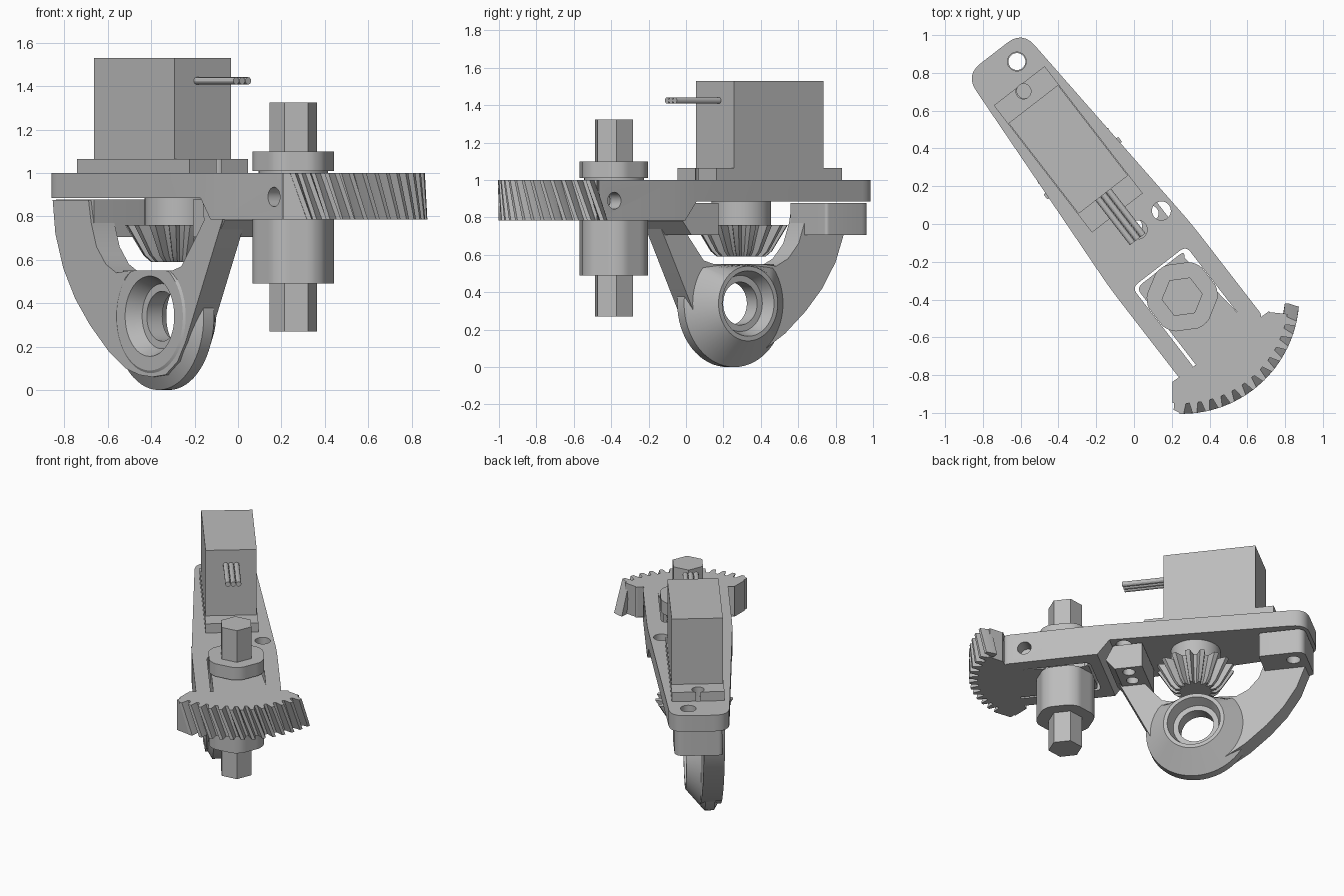
import bpy, bmesh, math
from math import sin, cos, pi, radians
from mathutils import Vector, Matrix

if "Cube" in bpy.data.objects:
    bpy.data.objects.remove(bpy.data.objects["Cube"])

grey = bpy.data.materials.new("plain_grey")
grey.use_nodes = True
grey.diffuse_color = (0.5, 0.5, 0.5, 1)
grey.node_tree.nodes["Principled BSDF"].inputs["Base Color"].default_value = (0.5, 0.5, 0.5, 1)

# Local frame: x runs along the arm, y across it, origin on the hub axis
FRAME = Matrix.Translation((0.255, -0.385, 0)) @ Matrix.Rotation(radians(-52.3), 4, "Z")
parts = []


def loft(name, rings, closed=False):
    """Skin a list of equal point rings, capped or joined end to end."""
    bm = bmesh.new()
    rows = [[bm.verts.new(p) for p in ring] for ring in rings]
    n = len(rows[0])
    pairs = list(zip(rows, rows[1:])) + ([(rows[-1], rows[0])] if closed else [])
    for a, b in pairs:
        for i in range(n):
            j = (i + 1) % n
            bm.faces.new((a[i], a[j], b[j], b[i]))
    if not closed:
        bm.faces.new(rows[0])
        bm.faces.new(rows[-1])
    bmesh.ops.recalc_face_normals(bm, faces=bm.faces)
    mesh = bpy.data.meshes.new(name)
    bm.to_mesh(mesh)
    bm.free()
    mesh.materials.append(grey)
    ob = bpy.data.objects.new(name, mesh)
    bpy.context.collection.objects.link(ob)
    ob.matrix_world = FRAME
    parts.append(ob)
    return ob


def prism(name, pts, z0, z1):
    return loft(name, [[(x, y, z) for x, y in pts] for z in (z0, z1)])


def side_prism(name, pts, y0, y1):
    return loft(name, [[(x, y, z) for x, z in pts] for y in (y0, y1)])


def circle(r, n=40, cx=0, cy=0):
    return [(cx + r * cos(2 * pi * i / n), cy + r * sin(2 * pi * i / n)) for i in range(n)]


def rect(x0, x1, y0, y1):
    return [(x0, y0), (x1, y0), (x1, y1), (x0, y1)]


def rounded(corners):
    """Corners are (x, y, cut length); cut corners become short curves."""
    out = []
    for i, (x, y, d) in enumerate(corners):
        p = Vector((x, y))
        if not d:
            out.append((x, y))
            continue
        a, b = (Vector(corners[k][:2]) for k in (i - 1, (i + 1) % len(corners)))
        a, b = p + (a - p).normalized() * d, p + (b - p).normalized() * d
        for k in range(7):
            f = k / 6
            out.append(tuple(a * (1 - f) ** 2 + p * 2 * f * (1 - f) + b * f * f))
    return out


def cut(ob, cutter):
    mod = ob.modifiers.new("cut", "BOOLEAN")
    mod.operation, mod.solver, mod.object = "DIFFERENCE", "EXACT", cutter
    bpy.context.view_layer.objects.active = ob
    bpy.ops.object.modifier_apply(modifier=mod.name)
    parts.remove(cutter)
    bpy.data.objects.remove(cutter)


def local(x, y):
    p = FRAME.inverted() @ Vector((x, y, 0))
    return p.x, p.y


# Arm plate: tapered beam ending in a fork, thinner behind the fork
half = [(-1.63, 0.19, 0.1), (-0.27, 0.275, 0.08), (0.35, 0.275, 0.04),
        (0.35, 0.18, 0.04), (-0.2, 0.18, 0.04)]
plate = prism("arm_plate", rounded(half + [(x, -y, d) for x, y, d in reversed(half)]), 0.785, 1.0)
cut(plate, side_prism("relief", [(-1.8, 0.7), (-1.8, 0.885), (-0.35, 0.885),
                                 (-0.27, 0.785), (-0.27, 0.7)], -0.5, 0.5))
for x, y, r in [(-0.62, 0.86, 0.05), (0.145, 0.07, 0.05), (0.02, -0.03, 0.05), (-0.58, 0.705, 0.04)]:
    cut(plate, prism("hole", circle(r, 24, *local(x, y)), 0.7, 1.2))
cut(plate, side_prism("cross_hole", circle(0.045, 24, 0.21, 0.89), -0.5, 0.5))

# Sector gear: web filling the fork, solid sector, slanted teeth
GEAR_Z = (0.785, 1.0)
TWIST = radians(7.2)
ROOT, TIP = 0.565, 0.62
arc = [radians(-43 + 86 * i / 30) for i in range(31)]
web = rounded([(-0.185, 0.163, 0.04), (-0.185, -0.163, 0.04), (0.36, -0.163, 0.03),
               (0.362, -0.25, 0.03), (0.34, -0.33, 0.02)])
web += [(ROOT * cos(a), ROOT * sin(a)) for a in arc]
web += rounded([(0.34, 0.33, 0.02), (0.362, 0.25, 0.03), (0.36, 0.163, 0.03)])
prism("sector_gear", web, *GEAR_Z)


def tooth(name, top, bottom):
    """Each outline is a list of (angle, radius)."""
    loft(name, [[(r * cos(a), r * sin(a), z) for a, r in o]
                for o, z in zip((bottom, top), GEAR_Z)])


for k in range(13):
    c = radians(-38 + 6.43 * k)
    shape = [(-0.04, ROOT - 0.02), (-0.04, ROOT), (-0.018, TIP),
             (0.018, TIP), (0.04, ROOT), (0.04, ROOT - 0.02)]
    tooth("gear_tooth", [(c + a, r) for a, r in shape], [(c + TWIST + a, r) for a, r in shape])
low, a0 = radians(-42), radians(-38)
tooth("gear_end_pad", [(low, 0.5), (low, 0.6), (a0, TIP), (a0, 0.5)],
      [(low, 0.5), (low, 0.6), (a0 + TWIST, TIP), (a0 + TWIST, 0.5)])

# Hub with small flats, collar and hexagonal shaft
hub = []
for i in range(60):
    a = 2 * pi * i / 60
    r = min(0.188, 0.177 / cos((a % (pi / 3)) - pi / 6))
    hub.append((r * cos(a), r * sin(a)))
prism("lower_hub", hub, 0.49, 0.785)
prism("upper_collar", hub, 1.01, 1.1)
prism("hub_neck", circle(0.16), 0.78, 1.02)
prism("hex_shaft", circle(0.11, 6), 0.27, 1.325)

# Servo: case, slotted mounting flange, three leads
MID, HALF = -0.986, 0.425
prism("servo_case", rect(MID - 0.303, MID + 0.303, -0.165, 0.165), 0.99, 1.53)
flange = prism("servo_flange", rect(MID - HALF, MID + HALF, -0.17, 0.17), 1.0, 1.065)
for side in (-1, 1):
    x = MID + side * 0.388
    cut(flange, prism("screw_hole", circle(0.04, 24, x), 0.9, 1.2))
    cut(flange, prism("slot", rect(*sorted((x, x + side * 0.1)), -0.015, 0.015), 0.9, 1.2))
for y in (-0.035, 0, 0.035):
    loft("servo_lead", [[(x, y + a, 1.425 + b) for a, b in circle(0.017, 12)] for x in (-0.72, -0.385)])

# Output drum and bevel gear under the plate
AXIS = -0.86
prism("output_drum", circle(0.16, 40, AXIS), 0.74, 0.9)


def bevel_ring(outer, root, z, teeth=16):
    ring = []
    for k in range(teeth):
        for f, r in ((-0.34, root), (-0.16, outer), (0.16, outer), (0.34, root)):
            a = 2 * pi * (k + f) / teeth
            ring.append((AXIS + r * cos(a), r * sin(a), z))
    return ring


loft("bevel_gear", [bevel_ring(0.13, 0.1, 0.59), bevel_ring(0.165, 0.125, 0.62),
                    bevel_ring(0.25, 0.19, 0.76)])

# Hanging bracket: arch, feet and bored conical boss
outer = [(-1.6, 0.875), (-1.58, 0.72), (-1.52, 0.56), (-1.43, 0.42), (-1.32, 0.3),
         (-1.18, 0.18), (-1.05, 0.1), (-0.95, 0.07), (-0.85, 0.06), (-0.75, 0.07),
         (-0.66, 0.13), (-0.6, 0.22), (-0.32, 0.785), (-0.4, 0.875)]
inner = [(-0.47, 0.875), (-0.46, 0.78), (-0.63, 0.57), (-0.7, 0.55), (-1.03, 0.55),
         (-1.12, 0.54), (-1.2, 0.58), (-1.27, 0.66), (-1.31, 0.77), (-1.33, 0.875)]
arch = side_prism("bracket_arch", outer + inner, -0.165, -0.03)
BORE_Z = 0.34
cut(arch, side_prism("bore", circle(0.2, 40, AXIS, BORE_Z), -0.5, 0.5))
boss = [(-0.172, 0.25), (-0.12, 0.34), (-0.06, 0.34), (0.06, 0.2), (0.06, 0.175),
        (-0.01, 0.15), (-0.01, 0.115), (-0.1, 0.115), (-0.1, 0.15), (-0.172, 0.185)]
loft("bracket_boss", [[(x, t, min(z, 0.55)) for x, z in circle(r, 64, AXIS, BORE_Z)]
                      for t, r in boss], closed=True)
back = prism("back_foot", rounded([(-1.61, -0.15, 0.03), (-1.31, -0.15, 0), (-1.31, 0.16, 0.02),
                                   (-1.61, 0.16, 0.06)]), 0.705, 0.878)
cut(back, prism("foot_hole", circle(0.045, 24, *local(-0.62, 0.86)), 0.6, 1.0))
front = side_prism("front_foot", [(-0.55, 0.705), (-0.37, 0.705), (-0.31, 0.78),
                                  (-0.36, 0.878), (-0.55, 0.878)], -0.16, 0.2)
for y in (0.03, 0.14):
    cut(front, prism("foot_hole", circle(0.04, 24, -0.45, y), 0.6, 1.0))

# Smooth the round surfaces and keep edges sharp
bpy.ops.object.select_all(action="DESELECT")
for ob in parts:
    ob.select_set(True)
bpy.context.view_layer.objects.active = plate
bpy.ops.object.shade_smooth_by_angle(angle=radians(25))
